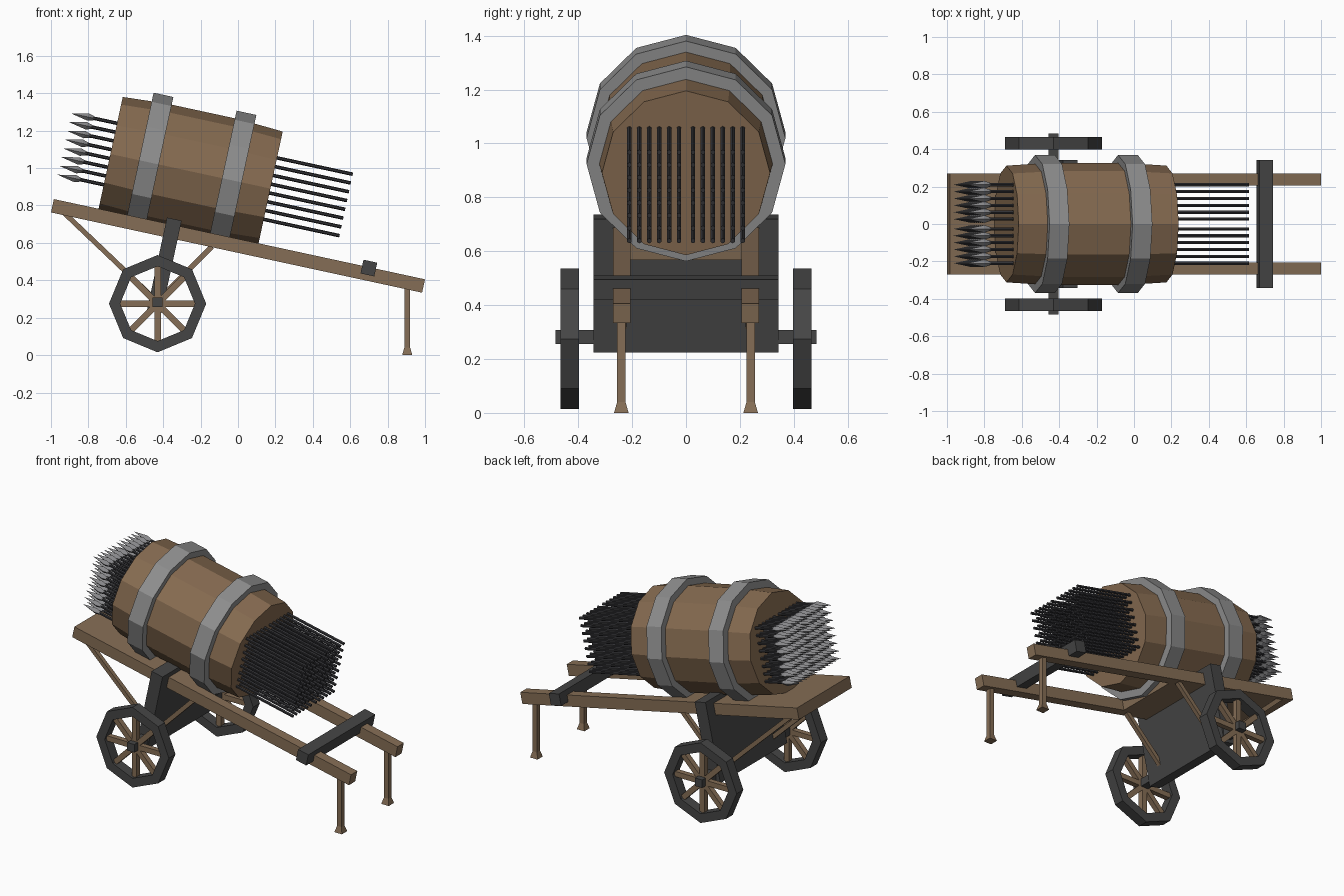
import bpy, bmesh, math
from mathutils import Matrix, Vector

if "Cube" in bpy.data.objects:
    bpy.data.objects.remove(bpy.data.objects["Cube"])


def material(name, rgb):
    m = bpy.data.materials.new(name)
    m.diffuse_color = (*rgb, 1)
    m.use_nodes = True
    m.node_tree.nodes["Principled BSDF"].inputs["Base Color"].default_value = m.diffuse_color
    return m


WOOD = material("cart wood", (0.235, 0.155, 0.092))
BARREL = material("barrel wood", (0.235, 0.145, 0.08))
DARK = material("dark iron", (0.06, 0.06, 0.06))
STEEL = material("steel hoop", (0.27, 0.27, 0.27))
HEAD = material("arrowhead steel", (0.25, 0.25, 0.26))
SHAFT = material("arrow shaft", (0.032, 0.032, 0.036))

# The bed is pitched nose-up; TILT maps bed coordinates to the world
PITCH = math.radians(12.2)
TILT = Matrix.Translation((0, 0, 0.584)) @ Matrix.Rotation(PITCH, 4, 'Y')
FLAT = Matrix.Identity(4)


def make(name, verts, faces, mat, M=FLAT):
    mesh = bpy.data.meshes.new(name)
    mesh.from_pydata([M @ Vector(v) for v in verts], [], faces)
    bm = bmesh.new()
    bm.from_mesh(mesh)
    bmesh.ops.remove_doubles(bm, verts=bm.verts, dist=1e-5)
    bmesh.ops.recalc_face_normals(bm, faces=bm.faces)
    bm.to_mesh(mesh)
    bm.free()
    mesh.materials.append(mat)
    obj = bpy.data.objects.new(name, mesh)
    bpy.context.collection.objects.link(obj)
    return obj


def lathe(name, profile, n, mat, M=FLAT, ring=False, offsets=((0, 0, 0),)):
    """Turn (position, radius) points round the x axis, once per offset."""
    verts, faces = [], []
    k = len(profile)
    for ox, oy, oz in offsets:
        b = len(verts)
        for s, r in profile:
            for i in range(n):
                t = 2 * math.pi * i / n
                verts.append((ox + s, oy + r * math.sin(t), oz + r * math.cos(t)))
        for j in range(k if ring else k - 1):
            p, q = b + j * n, b + (j + 1) % k * n
            for i in range(n):
                i2 = (i + 1) % n
                faces.append((p + i, p + i2, q + i2, q + i))
        if not ring:
            for j in (0, k - 1):
                if profile[j][1] > 0.001:
                    faces.append([b + j * n + i for i in range(n)])
    return make(name, verts, faces, mat, M)


def box(name, center, size, mat, M=FLAT, top=1.0):
    """Box; top scales the upper face for tapered shapes."""
    verts = []
    for z in (-0.5, 0.5):
        f = top if z > 0 else 1
        for x, y in ((-.5, -.5), (.5, -.5), (.5, .5), (-.5, .5)):
            verts.append((center[0] + x * f * size[0], center[1] + y * f * size[1],
                          center[2] + z * size[2]))
    faces = [(0, 1, 2, 3), (4, 5, 6, 7)]
    faces += [(i, (i + 1) % 4, (i + 1) % 4 + 4, i + 4) for i in range(4)]
    return make(name, verts, faces, mat, M)


def strut(name, a, b, y, w, mat):
    """Square bar between two (x, z) points."""
    dx, dz = b[0] - a[0], b[1] - a[1]
    M = (Matrix.Translation(((a[0] + b[0]) / 2, y, (a[1] + b[1]) / 2))
         @ Matrix.Rotation(math.atan2(-dz, dx), 4, 'Y'))
    box(name, (0, 0, 0), (math.hypot(dx, dz), w, w), mat, M)


# Bed, axle bracket and handle crossbar
box("deck", (-0.5525, 0, 0), (0.925, 0.54, 0.073), WOOD, TILT)
box("axle_bracket", (-0.363, 0, -0.185), (0.08, 0.685, 0.506), DARK, TILT)
box("crossbar", (0.709, 0, 0.032), (0.075, 0.685, 0.075), DARK, TILT)
box("axle", (-0.43, 0, 0.282), (0.052, 0.97, 0.052), DARK)

for side, y in (("front", -1), ("back", 1)):
    # Handle, leg with flared foot, diagonal braces
    box(side + "_handle", (0.4625, y * 0.238, 0), (1.105, 0.064, 0.073), WOOD, TILT)
    box(side + "_leg", (0.905, y * 0.24, 0.21), (0.031, 0.031, 0.38), WOOD)
    box(side + "_foot", (0.905, y * 0.24, 0.02), (0.054, 0.054, 0.04), WOOD, top=0.58)
    strut(side + "_long_brace", (-0.43, 0.285), (-0.95, 0.78), y * 0.235, 0.027, WOOD)
    strut(side + "_short_brace", (-0.43, 0.29), (-0.14, 0.58), y * 0.235, 0.027, WOOD)
    # Wheel: eight-sided rim and eight spokes
    C = Matrix.Translation((-0.43, y * 0.432, 0.275))
    lathe(side + "_wheel_rim", [(-0.034, 0.2), (-0.034, 0.26), (0.034, 0.26), (0.034, 0.2)],
          8, DARK, C @ Matrix.Rotation(math.pi / 2, 4, 'Z'), ring=True)
    for i in range(4):
        box(f"{side}_spoke_pair_{i + 1}", (0, 0, 0), (0.41, 0.034, 0.034), WOOD,
            C @ Matrix.Rotation(i * math.pi / 4, 4, 'Y'))

# Barrel and its two hoops
AXIS = TILT @ Matrix.Translation((-0.333, 0, 0.336))
lathe("barrel", [(-0.4375, 0.312), (-0.2, 0.327), (0.2, 0.327), (0.4375, 0.312)],
      12, BARREL, AXIS)
for name, u in (("nose_hoop", -0.227), ("tail_hoop", 0.227)):
    lathe(name, [(u - 0.054, 0.3), (u - 0.054, 0.369), (u + 0.054, 0.369), (u + 0.054, 0.3)],
          12, STEEL, AXIS, ring=True)

# Arrows: eight rows of twelve, passing through the barrel
grid = [(0, s * (0.026 + 0.0368 * c), -0.168 + 0.048 * r)
        for r in range(8) for c in range(6) for s in (-1, 1)]
lathe("arrow_shafts", [(-0.6, 0.0095), (0.852, 0.0095)], 6, SHAFT, AXIS, offsets=grid)
lathe("arrow_heads", [(-0.69, 0), (-0.595, 0.02), (-0.555, 0.008)], 4, HEAD, AXIS, offsets=grid)
